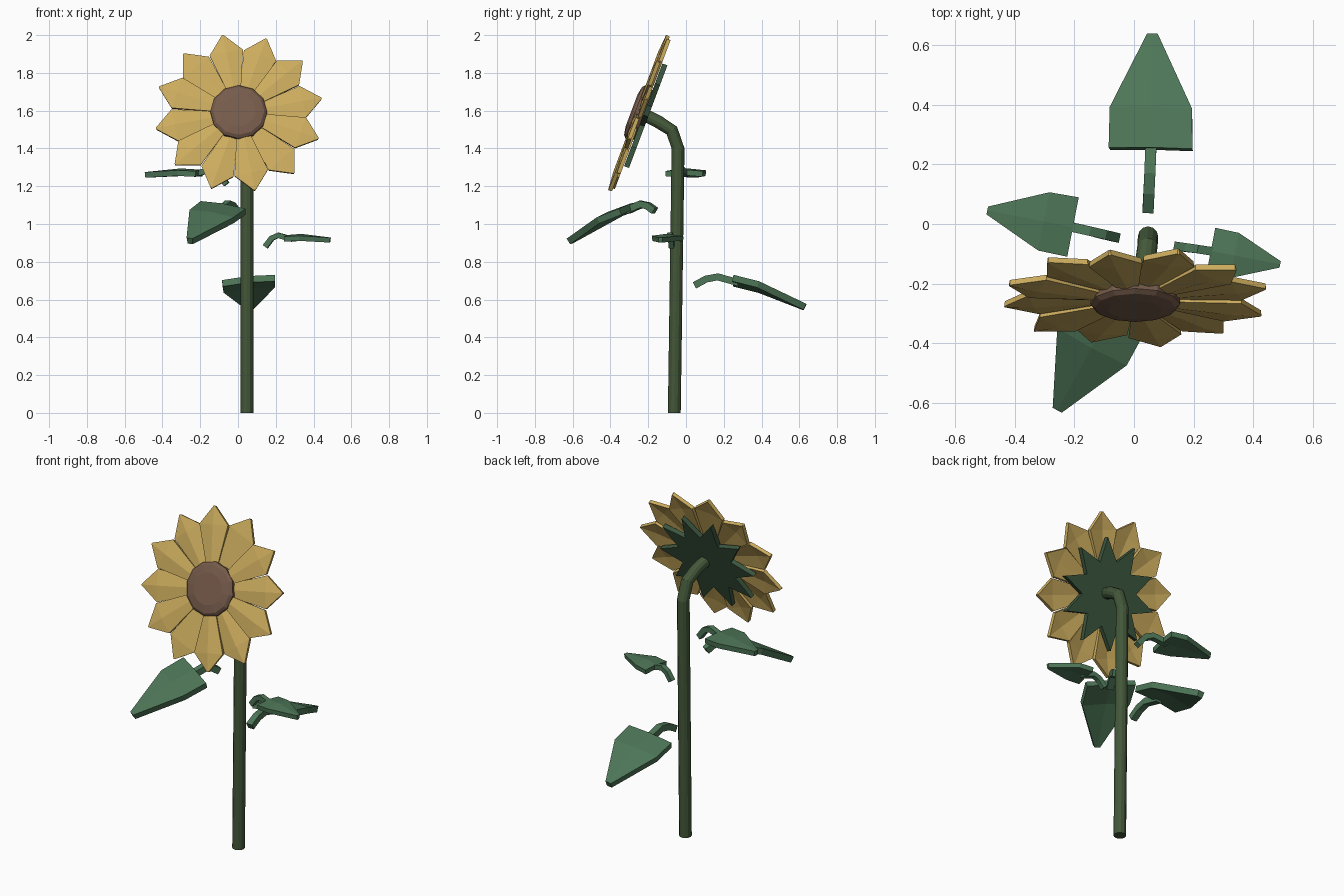
import bpy, math
from math import sin, cos, pi, radians
from mathutils import Vector, Matrix

if "Cube" in bpy.data.objects:
    bpy.data.objects.remove(bpy.data.objects["Cube"])


def mat(name, rgb):
    m = bpy.data.materials.new(name)
    m.diffuse_color = (*rgb, 1)
    m.use_nodes = True
    m.node_tree.nodes["Principled BSDF"].inputs["Base Color"].default_value = m.diffuse_color
    return m


PETAL = mat("petal_yellow", (0.60, 0.41, 0.11))
SEED = mat("seed_brown", (0.18, 0.105, 0.07))
STEM = mat("stem_green", (0.055, 0.095, 0.04))
LEAF = mat("leaf_green", (0.075, 0.18, 0.095))
SEPAL = mat("sepal_green", (0.045, 0.095, 0.05))


def mesh(name, verts, faces, material, thick=0, matrix=None):
    me = bpy.data.meshes.new(name)
    me.from_pydata([tuple(v) for v in verts], [], faces)
    me.materials.append(material)
    ob = bpy.data.objects.new(name, me)
    bpy.context.collection.objects.link(ob)
    if matrix:
        ob.matrix_world = matrix
    if thick:
        mod = ob.modifiers.new("thickness", "SOLIDIFY")
        mod.thickness = thick
        mod.offset = 0
    return ob


def tube(name, path, radius, n, side, material, phase=0):
    """n-sided tube swept along a path; side is the fixed sideways axis."""
    path = [Vector(p) for p in path]
    verts, faces = [], []
    for i, p in enumerate(path):
        t = (path[min(i + 1, len(path) - 1)] - path[max(i - 1, 0)]).normalized()
        up = side.cross(t).normalized()
        for k in range(n):
            a = 2 * pi * k / n + phase
            verts.append(p + radius * (cos(a) * side + sin(a) * up))
    for i in range(len(path) - 1):
        for k in range(n):
            l = (k + 1) % n
            faces.append((i * n + k, i * n + l, (i + 1) * n + l, (i + 1) * n + k))
    faces.append(tuple(reversed(range(n))))
    faces.append(tuple(range((len(path) - 1) * n, len(path) * n)))
    return mesh(name, verts, faces, material)


def blade(rows):
    """Folded blade from rows of (along, half width, edge height, middle height)."""
    verts, faces = [], []
    for u, w, ze, zm in rows:
        verts += [Vector((u, -w, ze)), Vector((u, 0, zm)), Vector((u, w, ze))]
    for i in range(len(rows) - 1):
        for k in (0, 1):
            a = i * 3 + k
            faces.append((a, a + 3, a + 4, a + 1))
    return verts, faces


def leaf(name, start, base, tip, half, bulge, roll, thick):
    start, base, tip = Vector(start), Vector(base), Vector(tip)
    along = tip - base
    flat = Vector((along.x, along.y, 0)).normalized()
    side = flat.cross(Vector((0, 0, 1)))
    across = (side + Vector((0, 0, roll))).normalized()
    L = along.length
    rows = [(0, half, 0, 0.008), (0.34, half * 0.98, bulge, bulge + 0.01),
            (1, half * 0.12, 0, 0)]
    verts, faces = blade(rows)
    d = along.normalized()
    up = across.cross(d)
    verts = [base + d * v.x * L - across * v.y + up * v.z for v in verts]
    mesh(name, verts, faces, LEAF, thick)
    # arched stalk
    arch = base.z + 0.02
    p1 = start.lerp(base, 0.3)
    p2 = start.lerp(base, 0.6)
    p1.z, p2.z = start.z + (arch - start.z) * 0.75, arch
    end = base + d * 0.03
    tube(name + "_stalk", [start, p1, p2, end], thick * 0.75, 4, side, LEAF, pi / 4)


# main stem, bending forward into the head
tube("stem", [(0.047, -0.062, 0.0), (0.047, -0.042, 1.40), (0.045, -0.075, 1.495),
              (0.035, -0.145, 1.54), (0.015, -0.225, 1.58)],
     0.034, 12, Vector((1, 0, 0)), STEM)

# leaves
leaf("back_leaf", (0.047, 0.045, 0.675), (0.057, 0.25, 0.70), (0.063, 0.63, 0.56),
     0.14, 0.015, 0.1, 0.035)
leaf("front_leaf", (-0.014, -0.165, 1.07), (-0.078, -0.285, 1.085), (-0.255, -0.615, 0.91),
     0.135, 0.015, 0.15, 0.035)
leaf("left_leaf", (-0.06, -0.045, 1.21), (-0.205, -0.01, 1.265), (-0.49, 0.045, 1.26),
     0.10, 0.006, 0, 0.03)
leaf("right_leaf", (0.145, -0.075, 0.88), (0.258, -0.09, 0.92), (0.488, -0.135, 0.915),
     0.077, 0.006, 0, 0.027)

# flower head frame, tilted up about 20 degrees
HEAD = Matrix.Translation((0.004, -0.245, 1.585)) @ Matrix.Rotation(radians(69.5), 4, "X")

# petals, alternating slightly in depth
verts, faces = blade([(0.10, 0.028, 0, 0.008), (0.345, 0.089, -0.002, 0.008),
                      (0.445, 0.003, -0.002, 0)])
for i in range(12):
    lift = Matrix.Translation((0, 0, 0.005 if i % 2 else -0.005))
    turn = Matrix.Rotation(radians(11 + 30 * i), 4, "Z")
    mesh(f"petal_{i + 1}", verts, faces, PETAL, 0.02, HEAD @ lift @ turn)

# seed disc: stacked rings, 12 sides
rings = [(0.14, -0.02), (0.15, 0.0), (0.15, 0.025), (0.135, 0.038), (0.09, 0.046)]
N = 12
verts, faces = [], []
for r, h in rings:
    verts += [(r * cos(2 * pi * k / N), r * sin(2 * pi * k / N), h) for k in range(N)]
for i in range(len(rings) - 1):
    for k in range(N):
        l = (k + 1) % N
        faces.append((i * N + k, i * N + l, i * N + N + l, i * N + N + k))
faces += [tuple(reversed(range(N))), tuple(range(4 * N, 5 * N))]
mesh("seed_disc", verts, faces, SEED, 0, HEAD)

# ten-pointed star of sepals behind the petals
verts = [(0, 0, -0.034)]
for k in range(20):
    r = 0.18 if k % 2 else 0.305
    a = pi / 2 + radians(18) * (k + 1)
    verts.append((r * cos(a), r * sin(a), -0.034))
faces = [(0, 1 + k, 1 + (k + 1) % 20) for k in range(20)]
mesh("sepals", verts, faces, SEPAL, 0.028, HEAD)
